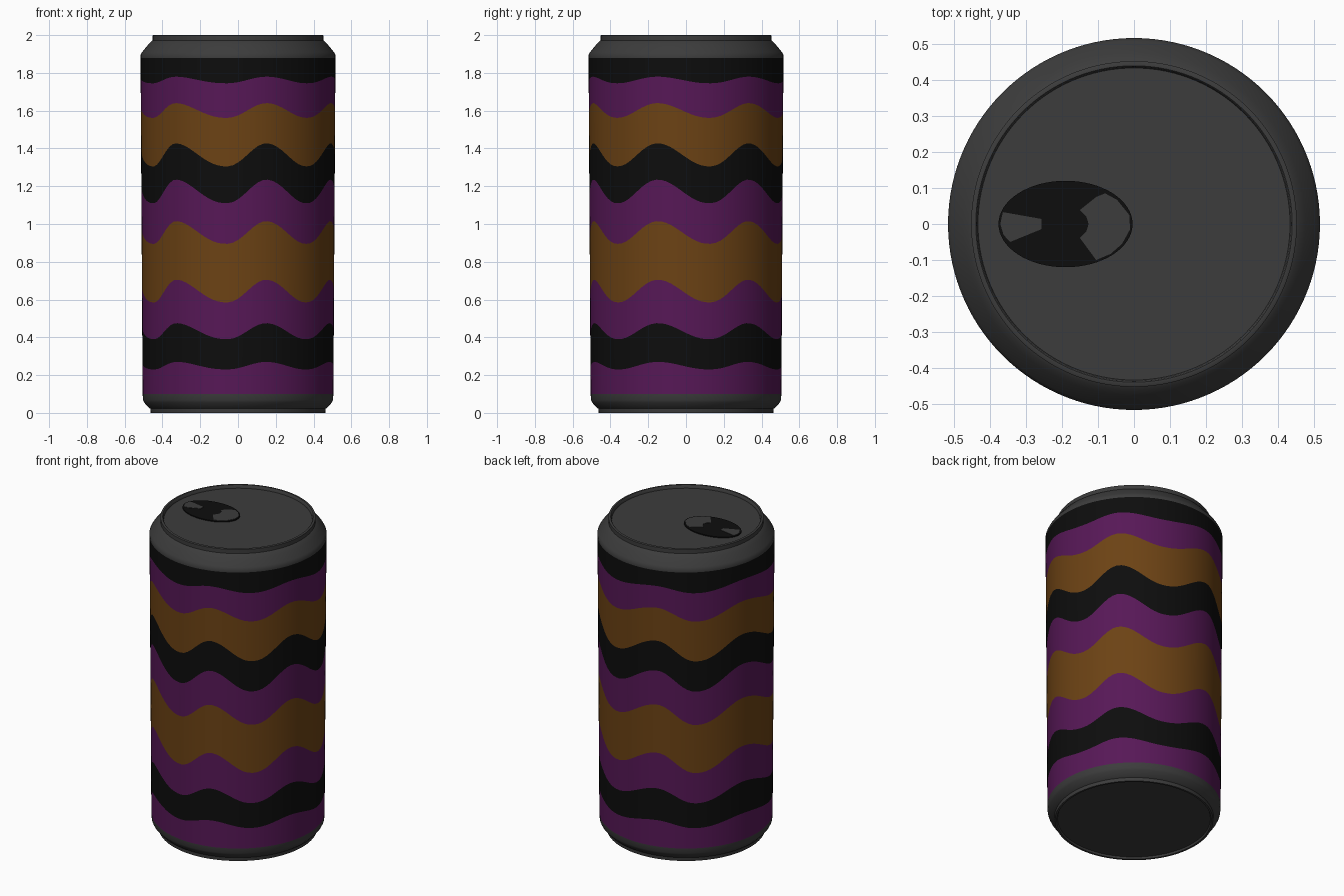
import bpy
from math import sin, cos, pi, radians, degrees

if "Cube" in bpy.data.objects:
    bpy.data.objects.remove(bpy.data.objects["Cube"])

SIDES = 120


def material(name, rgb):
    m = bpy.data.materials.new(name)
    m.diffuse_color = (*rgb, 1)
    m.use_nodes = True
    m.node_tree.nodes["Principled BSDF"].inputs["Base Color"].default_value = m.diffuse_color
    return m


GREY = material("dark_grey", (0.045, 0.045, 0.045))
BLACK = material("black", (0.004, 0.004, 0.004))
PURPLE = material("purple", (0.095, 0.009, 0.095))
ORANGE = material("orange", (0.15, 0.055, 0.007))


def build(name, verts, faces, mats, indices=None, smooth=True):
    me = bpy.data.meshes.new(name)
    me.from_pydata(verts, [], faces)
    ob = bpy.data.objects.new(name, me)
    bpy.context.collection.objects.link(ob)
    for m in mats:
        me.materials.append(m)
    if indices:
        me.polygons.foreach_set("material_index", indices)
    if smooth:
        bpy.ops.object.select_all(action='DESELECT')
        ob.select_set(True)
        bpy.context.view_layer.objects.active = ob
        bpy.ops.object.shade_smooth_by_angle(angle=radians(35))
    return ob


def ring_faces(rings):
    return [(r * SIDES + i, r * SIDES + (i + 1) % SIDES,
             (r + 1) * SIDES + (i + 1) % SIDES, (r + 1) * SIDES + i)
            for r in range(rings - 1) for i in range(SIDES)]


def around(i, r, z):
    a = 2 * pi * i / SIDES          # 0 at the front, growing towards +x
    return (r * sin(a), -r * cos(a), z)


def lathe(name, profile, cap):
    """Spin an (r, z) profile; cap the first or last ring with a flat disc."""
    verts = [around(i, r, z) for r, z in profile for i in range(SIDES)]
    faces = ring_faces(len(profile))
    n = (len(profile) - 1) * SIDES
    faces.append(tuple(range(n, n + SIDES)) if cap == "last"
                 else tuple(reversed(range(SIDES))))
    return build(name, verts, faces, [GREY])


# Grey base with recessed underside
lathe("base", [(0.445, 0.012), (0.45, 0.0), (0.462, 0.0), (0.464, 0.022), (0.475, 0.03),
               (0.497, 0.055), (0.503, 0.068), (0.505, 0.10)], "first")

# Grey shoulder, rim and sunken lid
lathe("shoulder_and_lid", [(0.516, 1.88), (0.516, 1.895), (0.508, 1.91), (0.475, 1.95),
                           (0.460, 1.967), (0.452, 1.972), (0.452, 1.998), (0.449, 2.0),
                           (0.439, 2.0), (0.436, 1.997), (0.433, 1.98)], "last")

# Angles of alternating peaks and troughs of the label waves
EXTREMA = [17, 45, 73, 104, 130, 161, 196, 222, 256, 299, 320, 353, 377]


def wave(deg):
    if deg < EXTREMA[0]:
        deg += 360
    for k in range(12):
        a, b = EXTREMA[k], EXTREMA[k + 1]
        if a <= deg <= b:
            w = 0.5 + 0.5 * cos(pi * (deg - a) / (b - a))
            return w if k % 2 == 0 else 1 - w
    return 0


# Wavy label: trough and peak height of each colour boundary, bottom to top
BOUNDS = [(0.10, 0.10), (0.23, 0.27), (0.39, 0.475), (0.585, 0.705), (0.895, 1.015),
          (1.11, 1.235), (1.305, 1.427), (1.562, 1.64), (1.745, 1.78), (1.88, 1.88)]
BANDS = [1, 0, 1, 2, 1, 0, 2, 1, 0]   # black, purple, orange
verts = []
for lo, hi in BOUNDS:
    for i in range(SIDES):
        z = lo + (hi - lo) * wave(360 * i / SIDES) ** 1.1
        verts.append(around(i, 0.505 + 0.011 * (z - 0.1) / 1.78, z))
build("label", verts, ring_faces(len(BOUNDS)), [BLACK, PURPLE, ORANGE],
      [b for b in BANDS for _ in range(SIDES)])


# Pull tab: thin black oval with two grey plates on top
def plate(name, outline, z0, z1, mat):
    n = len(outline)
    verts = [(x, y, z) for z in (z0, z1) for x, y in outline]
    faces = [(i, (i + 1) % n, n + (i + 1) % n, n + i) for i in range(n)]
    faces += [tuple(range(n, 2 * n)), tuple(reversed(range(n)))]
    build(name, verts, faces, [mat], smooth=False)


oval = [(-0.19 + 0.186 * cos(2 * pi * i / 64), 0.12 * sin(2 * pi * i / 64)) for i in range(64)]
plate("pull_tab", oval, 1.978, 1.986, BLACK)
plate("tab_tip", [(-0.364, 0.033), (-0.371, 0.0), (-0.362, -0.03), (-0.344, -0.05),
                  (-0.256, -0.014), (-0.256, 0.014)], 1.984, 1.988, GREY)
plate("tab_grip", [(-0.08, 0.085), (-0.105, 0.075), (-0.15, 0.039), (-0.132, 0.02),
                   (-0.126, 0.0), (-0.132, -0.02), (-0.15, -0.039), (-0.105, -0.1),
                   (-0.065, -0.083), (-0.033, -0.055), (-0.011, -0.015), (-0.013, 0.025),
                   (-0.047, 0.067)], 1.984, 1.988, GREY)
